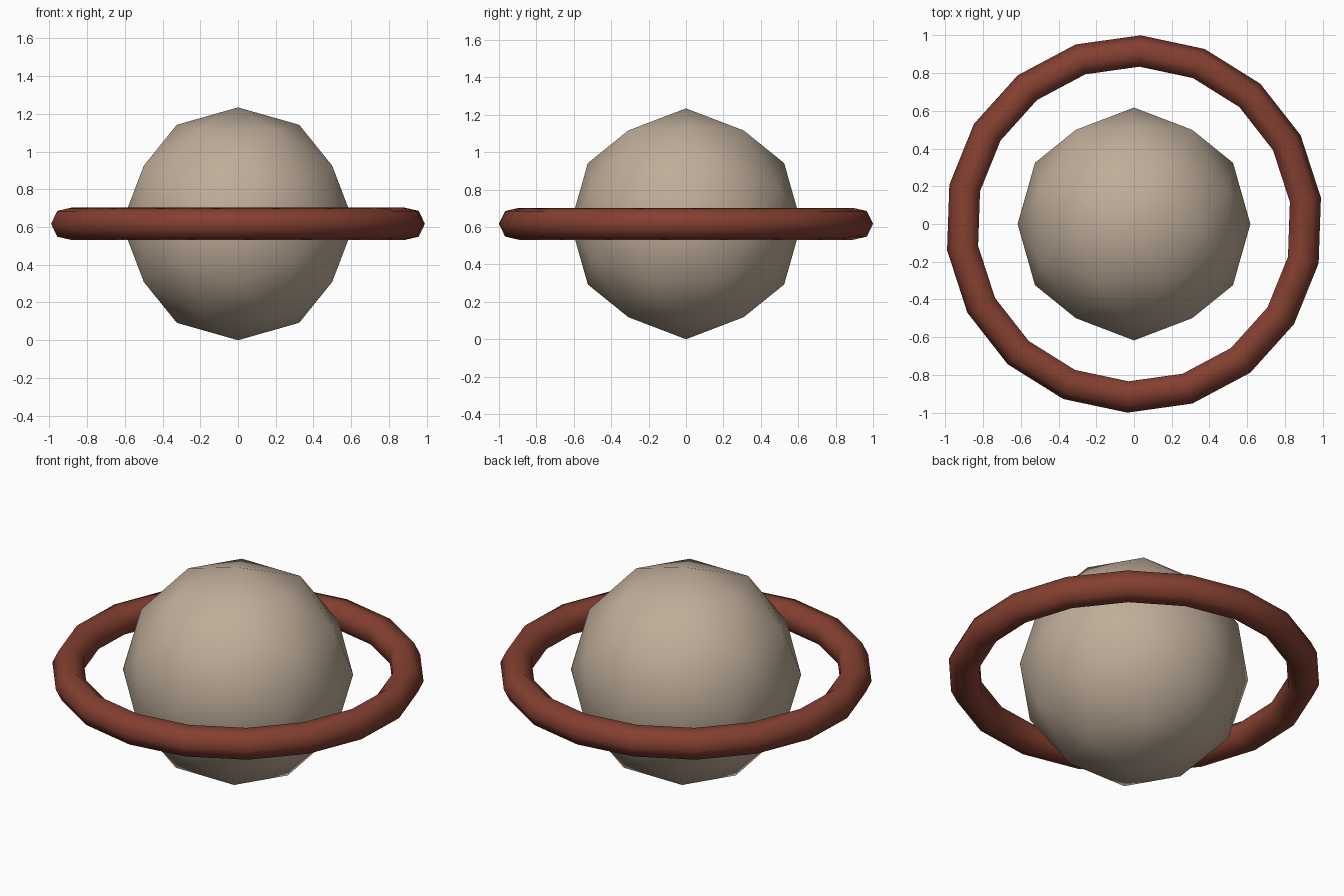
import bpy
from math import radians, atan

if "Cube" in bpy.data.objects:
    bpy.data.objects.remove(bpy.data.objects["Cube"])

R = 0.617          # globe radius, also its centre height
TUBE = 0.0874      # ring tube radius


def finish(name, color):
    ob = bpy.context.object
    ob.name = name
    bpy.ops.object.transform_apply(location=False, rotation=True, scale=True)
    bpy.ops.object.shade_smooth()
    mat = bpy.data.materials.new(name + "_colour")
    mat.diffuse_color = (*color, 1)
    mat.use_nodes = True
    mat.node_tree.nodes["Principled BSDF"].inputs["Base Color"].default_value = mat.diffuse_color
    ob.data.materials.append(mat)
    return ob


# Low-poly globe, tipped so that an edge midpoint points straight up
bpy.ops.mesh.primitive_ico_sphere_add(
    subdivisions=2, radius=R, location=(0, 0, R),
    rotation=(0, -atan(2) / 2, 0))
finish("globe", (0.52, 0.42, 0.32))

# Ring around the globe: 18 segments with a seven-sided tube
bpy.ops.mesh.primitive_torus_add(
    major_segments=18, minor_segments=7,
    major_radius=1.0006 - TUBE, minor_radius=TUBE,
    location=(0, 0, R), rotation=(0, 0, radians(8)))
finish("ring", (0.23, 0.05, 0.03))
